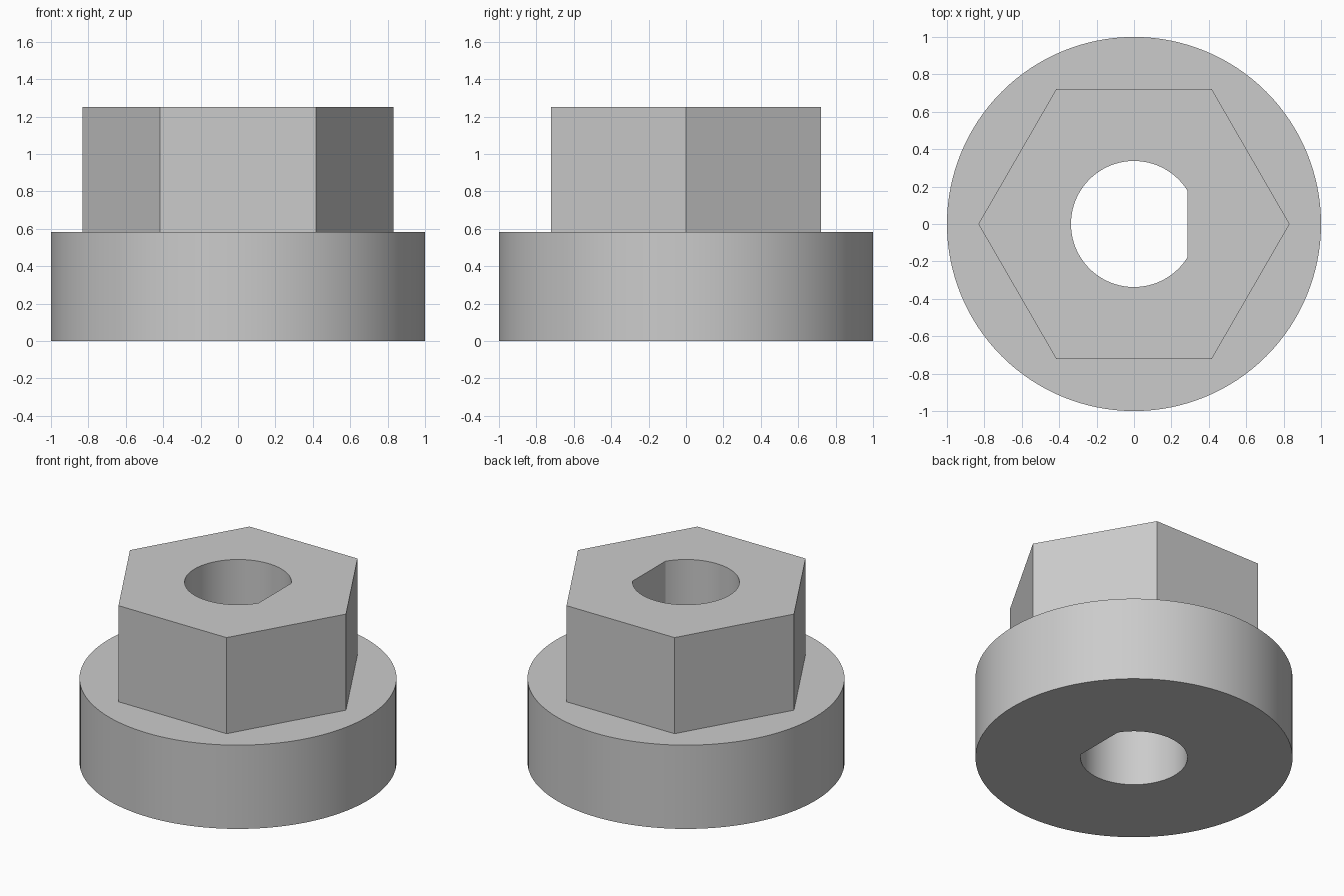
import bpy
import bmesh
from math import acos, cos, sin, pi, radians

if "Cube" in bpy.data.objects:
    bpy.data.objects.remove(bpy.data.objects["Cube"], do_unlink=True)

FLANGE_R, FLANGE_TOP = 1.0, 0.583
HEX_R, HEX_TOP = 0.832, 1.252
BORE_R, BORE_FLAT = 0.337, 0.285

grey = bpy.data.materials.new("plain grey")
grey.use_nodes = True
colour = (0.6, 0.6, 0.6, 1)
grey.diffuse_color = colour
grey.node_tree.nodes["Principled BSDF"].inputs["Base Color"].default_value = colour


def arc(radius, start, end, steps):
    """Points along an arc, the end point left out."""
    return [(radius * cos(start + (end - start) * i / steps),
             radius * sin(start + (end - start) * i / steps)) for i in range(steps)]


def prism(name, outline, bottom, top):
    """Extrude an outline straight up."""
    bm = bmesh.new()
    base = bm.faces.new([bm.verts.new((x, y, bottom)) for x, y in outline])
    extruded = bmesh.ops.extrude_face_region(bm, geom=[base], use_keep_orig=True)
    verts = [v for v in extruded["geom"] if isinstance(v, bmesh.types.BMVert)]
    bmesh.ops.translate(bm, verts=verts, vec=(0, 0, top - bottom))
    bmesh.ops.recalc_face_normals(bm, faces=bm.faces)
    mesh = bpy.data.meshes.new(name)
    bm.to_mesh(mesh)
    bm.free()
    mesh.materials.append(grey)
    obj = bpy.data.objects.new(name, mesh)
    bpy.context.collection.objects.link(obj)
    return obj


def combine(target, tool, operation):
    """Apply a boolean and discard the tool."""
    mod = target.modifiers.new(operation.lower(), "BOOLEAN")
    mod.operation, mod.object, mod.solver = operation, tool, "EXACT"
    bpy.context.view_layer.objects.active = target
    bpy.ops.object.modifier_apply(modifier=mod.name)
    bpy.data.objects.remove(tool, do_unlink=True)


# Round flange with the hexagonal head joined on top
hub = prism("flanged_hex_hub", arc(FLANGE_R, 0, 2 * pi, 128), 0, FLANGE_TOP)
head = prism("hex_head", arc(HEX_R, 0, 2 * pi, 6), FLANGE_TOP / 2, HEX_TOP)
combine(hub, head, "UNION")

# D-shaped bore right through, its flat on the left side
flat = acos(BORE_FLAT / BORE_R)
outline = arc(BORE_R, flat, 2 * pi - flat, 80) + [(BORE_FLAT, -BORE_R * sin(flat))]
bore = prism("bore_cutter", outline, -0.2, HEX_TOP + 0.2)
bore.hide_render = True
combine(hub, bore, "DIFFERENCE")

# Smooth curved walls, crisp edges
bpy.ops.object.select_all(action="DESELECT")
hub.select_set(True)
bpy.context.view_layer.objects.active = hub
bpy.ops.object.shade_smooth_by_angle(angle=radians(25))
